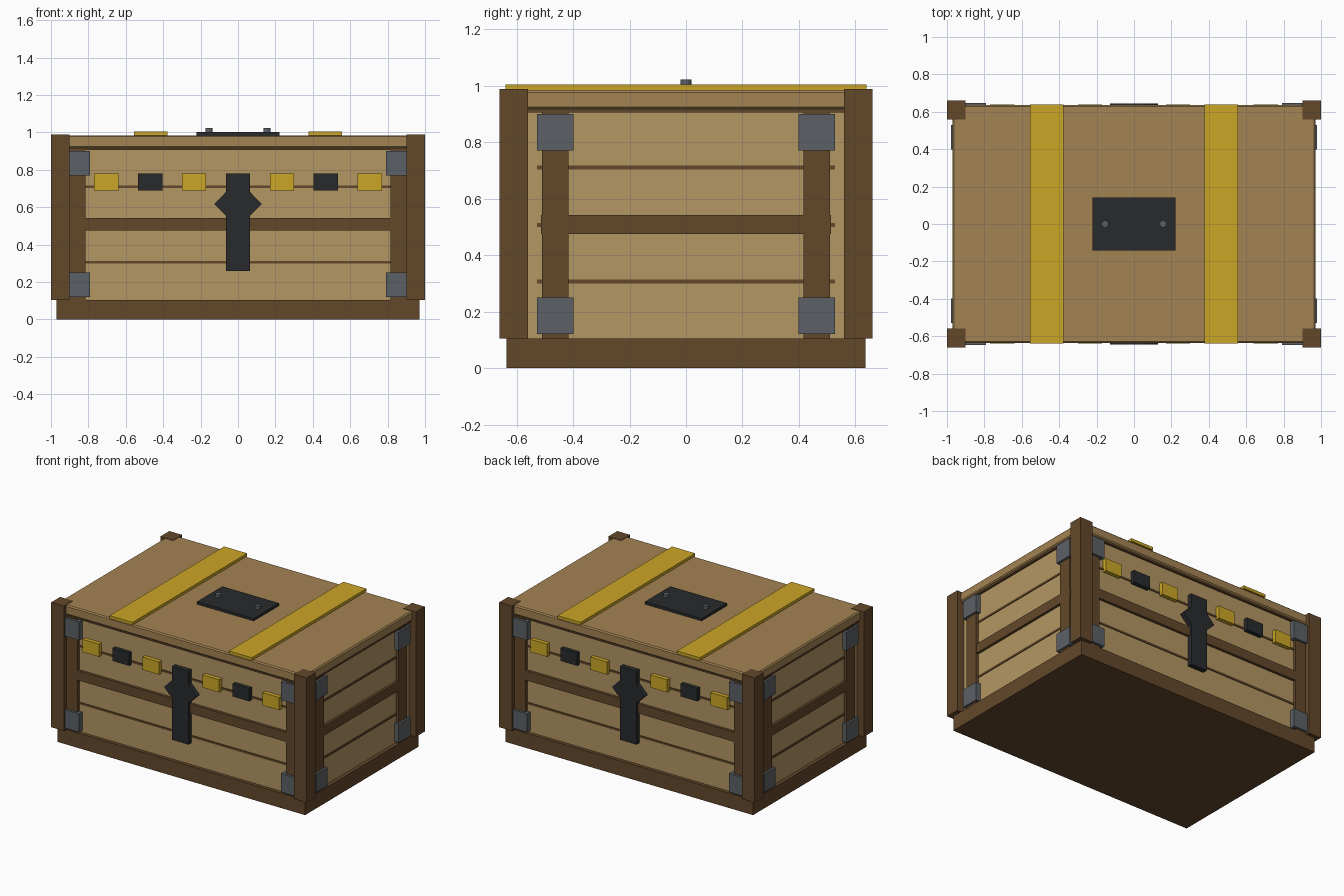
import bpy, bmesh
from mathutils import Matrix

if "Cube" in bpy.data.objects:
    bpy.data.objects.remove(bpy.data.objects["Cube"])


def material(name, rgb):
    m = bpy.data.materials.new(name)
    m.diffuse_color = (*[(c / 255) ** 2.2 for c in rgb], 1)
    m.use_nodes = True
    m.node_tree.nodes["Principled BSDF"].inputs["Base Color"].default_value = m.diffuse_color
    return m


PANEL = material("light_wood", (178, 149, 99))
LID = material("lid_wood", (162, 130, 84))
FRAME = material("dark_wood", (99, 73, 46))
GOLD = material("gold", (202, 165, 42))
BLACK = material("black_iron", (44, 46, 48))
STEEL = material("steel", (92, 97, 102))


def finish(name, bm, mat):
    bmesh.ops.recalc_face_normals(bm, faces=bm.faces)
    me = bpy.data.meshes.new(name)
    bm.to_mesh(me)
    bm.free()
    me.materials.append(mat)
    ob = bpy.data.objects.new(name, me)
    bpy.context.collection.objects.link(ob)
    return ob


def box(name, mat, x, y, z):
    bm = bmesh.new()
    mid = [(a + b) / 2 for a, b in (x, y, z)]
    size = [abs(b - a) for a, b in (x, y, z)]
    bmesh.ops.create_cube(bm, size=1, matrix=Matrix.Translation(mid) @ Matrix.Diagonal((*size, 1)))
    return finish(name, bm, mat)


def front_box(name, mat, s, x, z, depth):
    return box(name, mat, x, (s * 0.59, s * depth), z)


def side_box(name, mat, s, y, z, depth):
    return box(name, mat, (s * 0.92, s * depth), y, z)


def span(c, w):
    return (c - w / 2, c + w / 2)


# main volumes
box("base", FRAME, (-0.97, 0.97), (-0.635, 0.635), (0, 0.105))
box("body", PANEL, (-0.945, 0.945), (-0.61, 0.61), (0.1, 0.915))
box("lid_seam", FRAME, (-0.96, 0.96), (-0.627, 0.627), (0.905, 0.92))
lid = box("lid", LID, (-0.97, 0.97), (-0.635, 0.635), (0.917, 0.985))
bev = lid.modifiers.new("edge", 'BEVEL')
bev.width = 0.008
bev.segments = 1

for s in (-1, 1):
    # corner posts
    for t in (-1, 1):
        box("corner_post", FRAME, (s * 0.9, s * 1.0), (t * 0.56, t * 0.66), (0.105, 0.988))
        # inner posts and corner brackets on long and short faces
        front_box("front_inner_post", FRAME, s, (t * 0.815, t * 0.91), (0.105, 0.907), 0.63)
        side_box("side_inner_post", FRAME, s, span(t * 0.463, 0.094), (0.105, 0.907), 0.964)
        for z in (0.185, 0.835):
            front_box("front_bracket", STEEL, s, (t * 0.79, t * 0.915), span(z, 0.13), 0.647)
            side_box("side_bracket", STEEL, s, span(t * 0.463, 0.13), span(z, 0.13), 0.979)

    # plank joints and middle rails
    for z in (0.307, 0.507, 0.71):
        front_box("front_plank_joint", FRAME, s, (-0.83, 0.83), span(z, 0.014), 0.615)
        side_box("side_plank_joint", FRAME, s, (-0.527, 0.527), span(z, 0.014), 0.95)
    front_box("front_rail", FRAME, s, (-0.82, 0.82), (0.475, 0.543), 0.629)
    side_box("side_rail", FRAME, s, (-0.513, 0.513), (0.475, 0.543), 0.963)

    # row of small plates
    for i in (-3, -2, -1, 1, 2, 3):
        front_box("small_plate", GOLD if i % 2 else BLACK, s,
                  span(i * 0.235, 0.13), (0.69, 0.78), 0.639)

    # latch with pointed sides
    half = [(0.064, 0.26), (0.064, 0.555), (0.127, 0.617), (0.064, 0.682), (0.064, 0.78)]
    bm = bmesh.new()
    outline = half + [(-x, z) for x, z in reversed(half)]
    face = bm.faces.new([bm.verts.new((x, s * 0.6, z)) for x, z in outline])
    ext = bmesh.ops.extrude_face_region(bm, geom=[face])
    bmesh.ops.translate(bm, vec=(0, s * 0.045, 0),
                        verts=[v for v in ext["geom"] if isinstance(v, bmesh.types.BMVert)])
    finish("latch", bm, BLACK)

    # lid straps
    box("lid_strap", GOLD, span(s * 0.467, 0.18), (-0.64, 0.64), (0.984, 1.005))

    # rivets on lid plate
    bm = bmesh.new()
    bmesh.ops.create_cone(bm, cap_ends=True, segments=12, radius1=0.019, radius2=0.019,
                          depth=0.03, matrix=Matrix.Translation((s * 0.155, 0, 1.008)))
    finish("lid_rivet", bm, STEEL)

box("lid_plate", BLACK, (-0.222, 0.222), (-0.142, 0.142), (0.984, 1.003))
